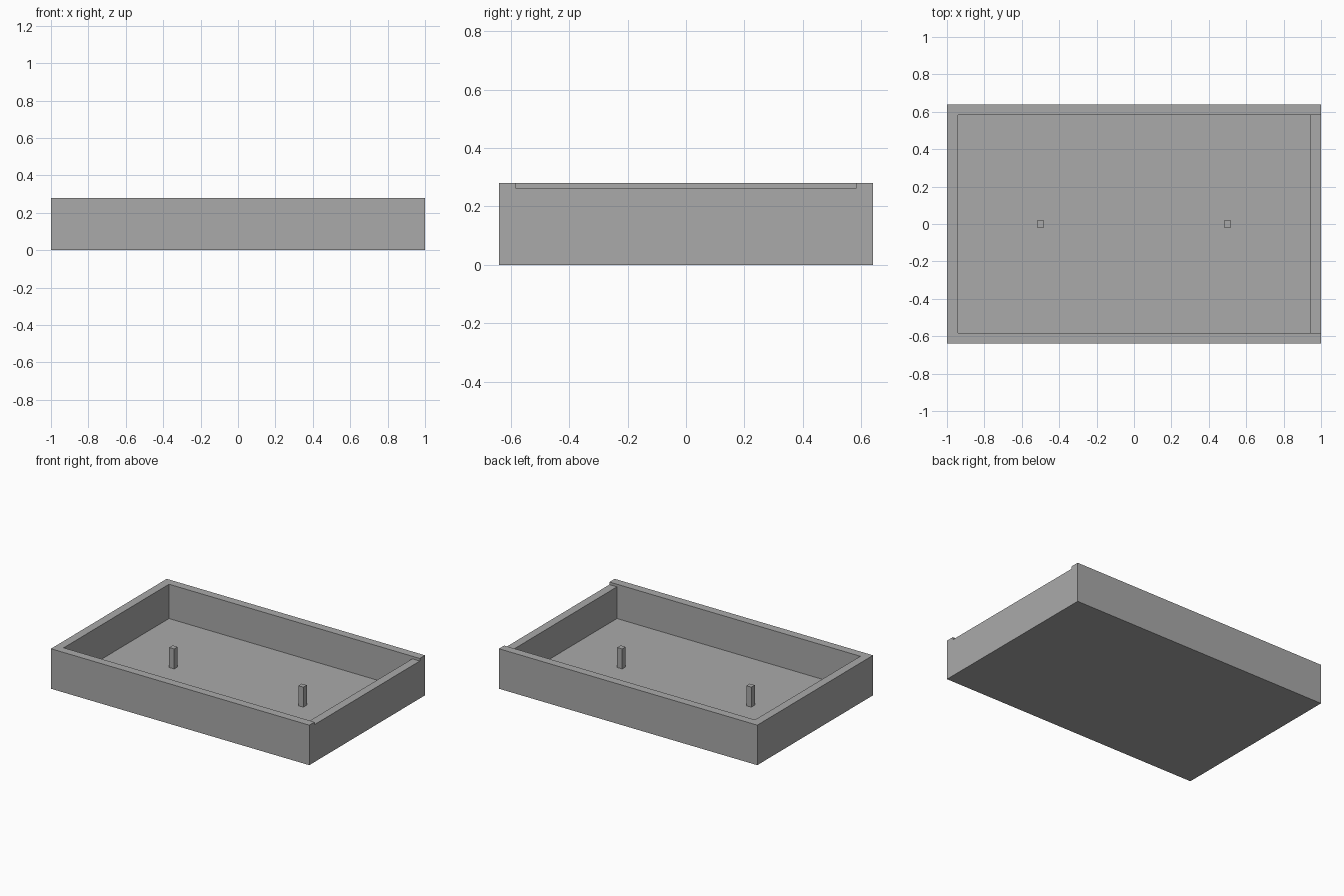
import bpy

default = bpy.data.objects.get("Cube")
if default:
    bpy.data.objects.remove(default, do_unlink=True)

LENGTH, WIDTH, HEIGHT = 2.0, 1.28, 0.28
WALL, FLOOR, LIP = 0.058, 0.04, 0.262
POST, POST_TOP = 0.038, 0.18

grey = bpy.data.materials.new("plain grey")
grey.use_nodes = True
colour = (0.4, 0.4, 0.4, 1)
grey.diffuse_color = colour
grey.node_tree.nodes["Principled BSDF"].inputs["Base Color"].default_value = colour


def box(name, low, high):
    """Axis-aligned box between two corners."""
    bpy.ops.mesh.primitive_cube_add(size=1)
    obj = bpy.context.object
    obj.name = name
    obj.location = [(a + b) / 2 for a, b in zip(low, high)]
    obj.scale = [b - a for a, b in zip(low, high)]
    bpy.ops.object.transform_apply(location=True, rotation=False, scale=True)
    obj.data.materials.append(grey)
    return obj


def cut(target, cutter):
    """Subtract the cutter, then discard it."""
    cutter.hide_render = True
    mod = target.modifiers.new("cut", "BOOLEAN")
    mod.operation, mod.solver, mod.object = "DIFFERENCE", "EXACT", cutter
    bpy.context.view_layer.objects.active = target
    bpy.ops.object.modifier_apply(modifier=mod.name)
    bpy.data.objects.remove(cutter, do_unlink=True)


# Tray body, hollowed from above
x, y = LENGTH / 2, WIDTH / 2
tray = box("tray", (-x, -y, 0), (x, y, HEIGHT))
inner_x, inner_y = x - WALL, y - WALL
cut(tray, box("cavity_cutter", (-inner_x, -inner_y, FLOOR), (inner_x, inner_y, HEIGHT + 1)))

# Lowered lip on the left end wall, where a lid slides in
cut(tray, box("lip_cutter", (inner_x - WALL, -inner_y, LIP), (x + WALL, inner_y, HEIGHT + 1)))

# Two square posts standing on the floor
half = POST / 2
for side, px in (("right", -0.5), ("left", 0.5)):
    box(f"{side}_post", (px - half, -half, FLOOR), (px + half, half, POST_TOP))
